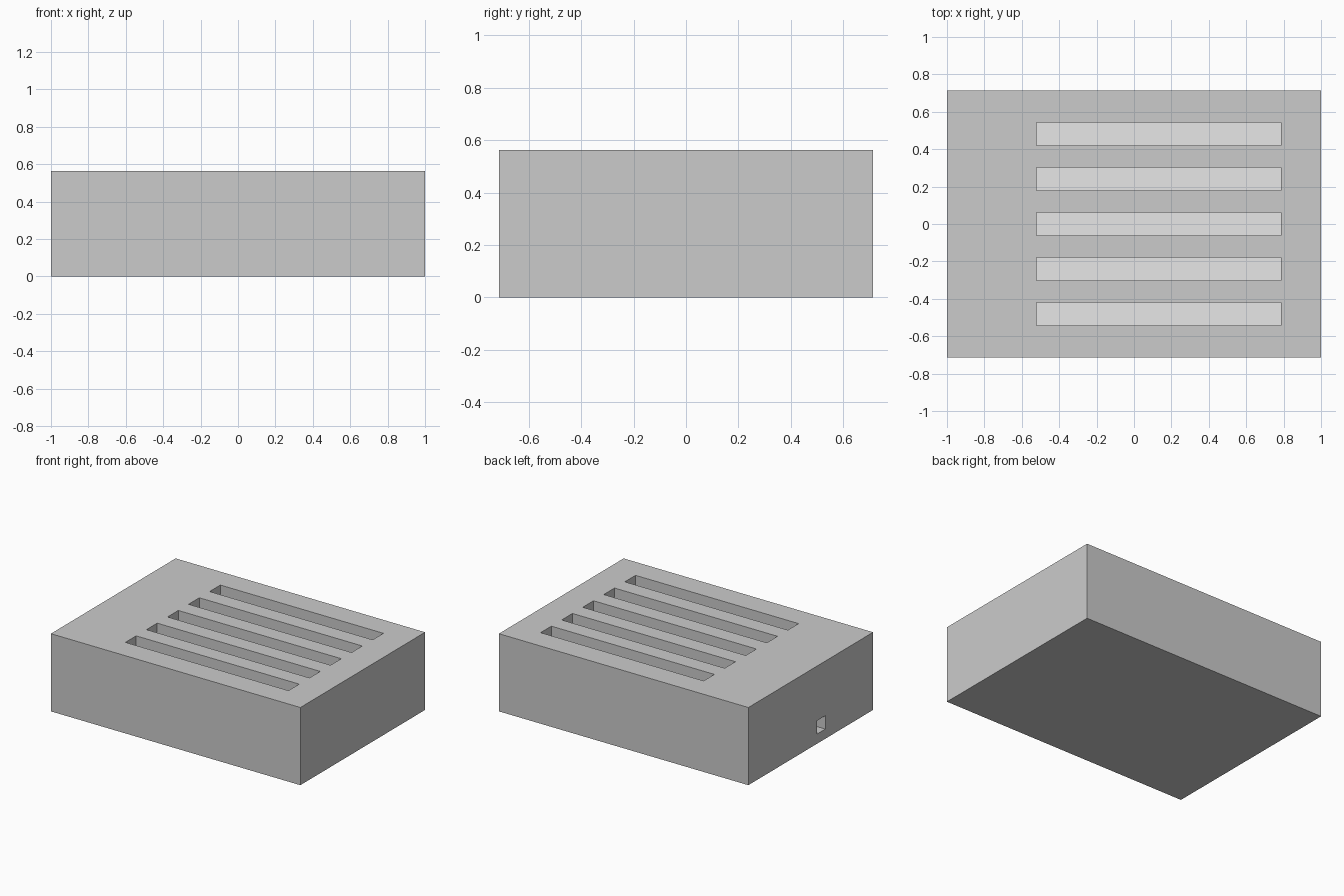
import bpy

if "Cube" in bpy.data.objects:
    bpy.data.objects.remove(bpy.data.objects["Cube"])

W, D, H = 2.0, 1.428, 0.563   # outer size of the case
SLOT_DEPTH = 0.085
PORT_DEPTH = 0.085


def material(name, value):
    m = bpy.data.materials.new(name)
    m.diffuse_color = (value, value, value, 1)
    m.use_nodes = True
    m.node_tree.nodes["Principled BSDF"].inputs["Base Color"].default_value = m.diffuse_color
    return m


def box(name, x0, x1, y0, y1, z0, z1, mat=None):
    bpy.ops.mesh.primitive_cube_add(
        size=1, location=((x0 + x1) / 2, (y0 + y1) / 2, (z0 + z1) / 2))
    ob = bpy.context.object
    ob.name = name
    ob.scale = (x1 - x0, y1 - y0, z1 - z0)
    bpy.ops.object.transform_apply(location=True, rotation=False, scale=True)
    if mat:
        ob.data.materials.append(mat)
    return ob


def cut(target, cutter):
    mod = target.modifiers.new("cut", 'BOOLEAN')
    mod.operation = 'DIFFERENCE'
    mod.solver = 'EXACT'
    mod.object = cutter
    bpy.context.view_layer.objects.active = target
    bpy.ops.object.modifier_apply(modifier=mod.name)
    bpy.data.objects.remove(cutter, do_unlink=True)


grey = material("mid_grey", 0.6)
light = material("light_grey", 0.8)

case = box("case", -W / 2, W / 2, -D / 2, D / 2, 0, H, grey)

# five vent slots in the lid, each with a light floor
for i in range(-2, 3):
    y = i * 0.241
    x0, x1, y0, y1 = -0.522, 0.785, y - 0.0615, y + 0.0615
    z = H - SLOT_DEPTH
    cut(case, box("slot", x0, x1, y0, y1, z, H + 0.1))
    box("slot_floor", x0, x1, y0, y1, z - 0.004, z + 0.002, light)

# small cable port in the left wall, with a light back
y0, y1, z0, z1 = -0.167, -0.07, 0.07, 0.167
x = -W / 2 + PORT_DEPTH
cut(case, box("port", -W / 2 - 0.1, x, y0, y1, z0, z1))
box("port_back", x - 0.002, x + 0.004, y0, y1, z0, z1, light)
